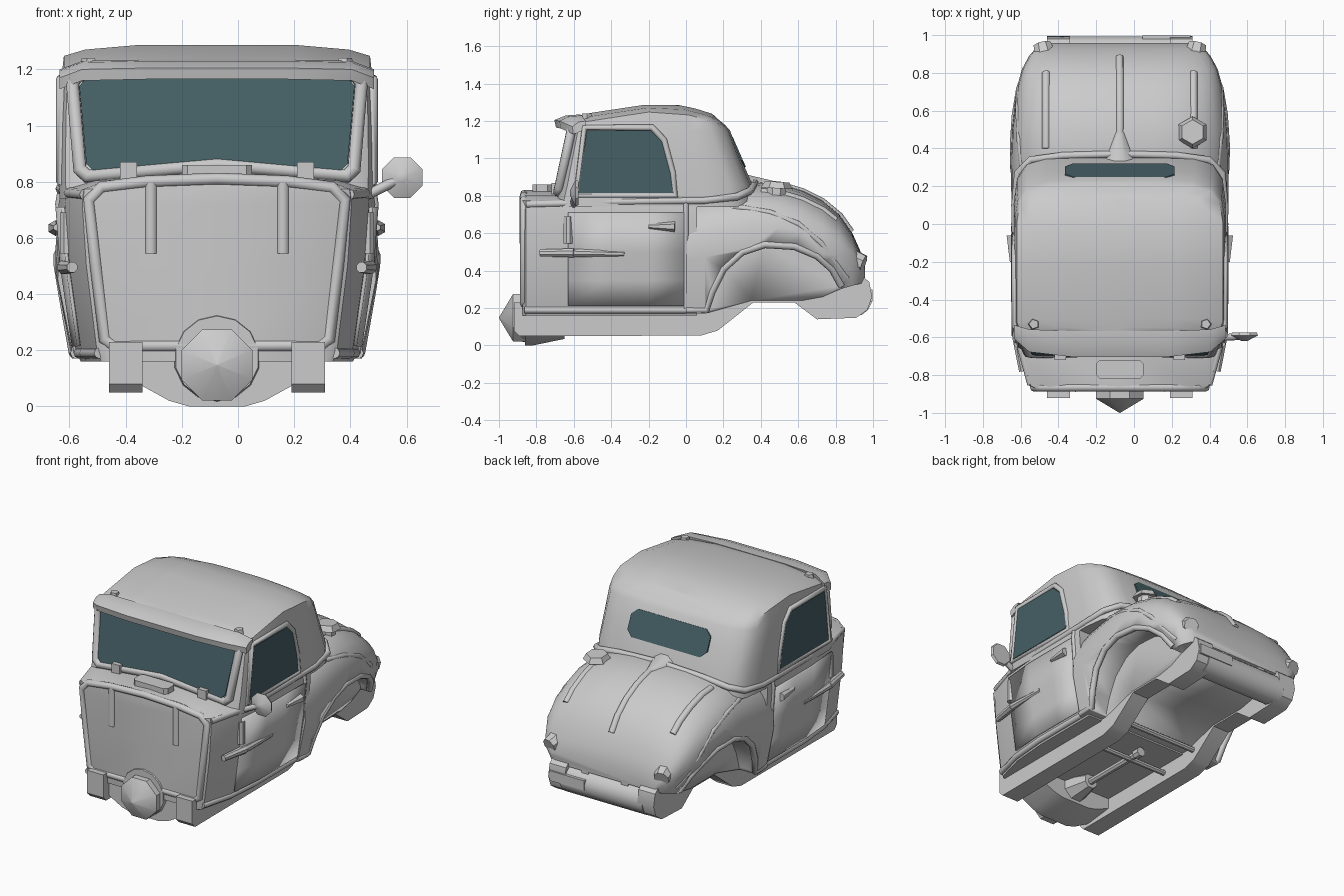
import bpy, bmesh, math
from mathutils import Vector

if "Cube" in bpy.data.objects:
    bpy.data.objects.remove(bpy.data.objects["Cube"])

CX = -0.075   # body centre line; the single side mirror shifts it off x = 0
glass = bpy.data.materials.new("glass")
glass.diffuse_color = (0.06, 0.115, 0.13, 1)
glass.use_nodes = True
glass.node_tree.nodes["Principled BSDF"].inputs["Base Color"].default_value = glass.diffuse_color


def finish(ob, mir, mat=None, angle=35):
    bpy.ops.object.select_all(action='DESELECT')
    ob.select_set(True)
    bpy.context.view_layer.objects.active = ob
    bpy.ops.object.shade_smooth_by_angle(angle=math.radians(angle))
    if mat:
        ob.data.materials.append(mat)
    if mir:
        ob.modifiers.new("mirror", 'MIRROR').use_mirror_merge = False
    return ob


def mesh(name, verts, faces, mir=False, mat=None, angle=35):
    me = bpy.data.meshes.new(name)
    me.from_pydata([tuple(v) for v in verts], [], faces)
    bm = bmesh.new()
    bm.from_mesh(me)
    bmesh.ops.remove_doubles(bm, verts=bm.verts, dist=1e-5)
    bmesh.ops.recalc_face_normals(bm, faces=bm.faces)
    bm.to_mesh(me)
    bm.free()
    ob = bpy.data.objects.new(name, me)
    bpy.context.collection.objects.link(ob)
    return finish(ob, mir, mat, angle)


def loft(name, rings, cap_end=True, **kw):
    n = len(rings[0])
    faces = [(k*n+i, k*n+(i+1) % n, (k+1)*n+(i+1) % n, (k+1)*n+i)
             for k in range(len(rings)-1) for i in range(n)]
    faces.append(tuple(range(n)))
    if cap_end:
        faces.append(tuple(range((len(rings)-1)*n, len(rings)*n)))
    return mesh(name, [v for r in rings for v in r], faces, **kw)


def prism_x(name, yz, a, b, **kw):
    return loft(name, [[(x, y, z) for y, z in yz] for x in (a, b)], **kw)


def box(name, lo, hi, **kw):
    (a, b, c), (d, e, f) = lo, hi
    return prism_x(name, [(b, c), (e, c), (e, f), (b, f)], a, d, **kw)


def cone(name, p, q, r1, r2, n=8, mir=False):
    rot = (Vector(q) - Vector(p)).to_track_quat('Z', 'Y')
    ring = lambda o, r: [Vector(o) + rot @ Vector((r*math.cos(t), r*math.sin(t), 0))
                         for t in [(i+.5)*math.tau/n for i in range(n)]]
    return loft(name, [ring(p, r1), ring(q, r2)], mir=mir)


def tube(name, pts, r, mir=False, cyclic=False):
    cu = bpy.data.curves.new(name, 'CURVE')
    cu.dimensions, cu.bevel_depth, cu.bevel_resolution, cu.use_fill_caps = '3D', r, 2, True
    sp = cu.splines.new('POLY')
    sp.points.add(len(pts)-1)
    for p, c in zip(sp.points, pts):
        p.co = (*c, 1)
    sp.use_cyclic_u = cyclic
    ob = bpy.data.objects.new(name, cu)
    bpy.context.collection.objects.link(ob)
    bpy.ops.object.select_all(action='DESELECT')
    ob.select_set(True)
    bpy.context.view_layer.objects.active = ob
    bpy.ops.object.convert(target='MESH')
    return finish(bpy.context.object, mir, angle=75)


def interp(tab, t):
    for a, b in zip(tab, tab[1:]):
        if t <= b[0]:
            f = max(0, (t-a[0])/(b[0]-a[0]))
            return [p+(q-p)*f for p, q in zip(a[1:], b[1:])]
    return list(tab[-1][1:])


def plan_ring(half, hw, y0, y1, zf):
    pts = [(u*hw, y0+v*(y1-y0)) for u, v in half]
    pts += [(-x, y) for x, y in pts[-2:0:-1]]
    return [(x, y, zf(y)) for x, y in pts]


# Front body and cowl
WID = [(.16, .485), (.2, .503), (.5, .547), (.72, .564), (.775, .555)]
plan = [(0, 0), (.79, 0), (.85, .02), (.96, .24), (1, .5), (1, 1), (0, 1)]
rings = [plan_ring(plan, hw, -.875, .06, lambda y, z=z: z) for z, hw in WID]
rings += [plan_ring(plan, hw, -.87, .06, lambda y, z=z: z) for z, hw in ((.805, .46), (.83, 0))]
loft("front_body", rings, cap_end=False)


def side_x(y, z):
    return interp(WID, z)[0] * interp([(-.87, .85), (-.65, .96), (-.41, 1), (.06, 1)], y)[0]


# Rear hump with fenders; sections are (y, half width, top, bottom)
HUMP = [(0, .567, .80, .17), (.1, .574, .84, .17), (.35, .577, .875, .24), (.5, .572, .865, .24), (.62, .56, .83, .24),
        (.73, .543, .775, .26), (.82, .518, .70, .3), (.89, .48, .6, .32), (.93, .445, .51, .33), (.957, .39, .43, .34)]


def hump_z(x, y):
    hw, zt, zb = interp(HUMP, y)
    zs = zb + .45*(zt-zb)
    return zs + (zt-zs)*max(0, 1-(abs(x)/hw)**3)**(1/3)


def hump_x(y, z):
    hw, zt, zb = interp(HUMP, y)
    zs = zb + .45*(zt-zb)
    if z > zs:
        return hw*max(0, 1-min(1, (z-zs)/(zt-zs))**3)**(1/3)
    return hw*(.9+.1*max(0, (z-zb)/(zs-zb)))


rings = []
for y, hw, zt, zb in HUMP:
    zs = zb+.45*(zt-zb)
    r = [(hw*.9, y, zb)]
    for i in range(17):
        c, s = math.cos(i*math.pi/16), max(0, math.sin(i*math.pi/16))
        r.append((math.copysign(hw*abs(c)**(2/3), c), y, zs+(zt-zs)*s**(2/3)))
    rings.append(r+[(-hw*.9, y, zb)])
hump = loft("rear_body", rings)

# Wheel housings cut into the rear body
ARCH = [(.11, .19), (.14, .29), (.2, .41), (.3, .5), (.42, .54), (.58, .53), (.7, .48), (.78, .41), (.83, .32)]
cut = prism_x("wheel_well_cutter", [(.11, .05)]+ARCH+[(.83, .05)], .39, .8, mir=True)
cut.hide_render = True
cut.hide_viewport = True
m = hump.modifiers.new("wheel_wells", 'BOOLEAN')
m.object, m.operation, m.solver = cut, 'DIFFERENCE', 'EXACT'
tube("wheel_arch_lip", [(hump_x(y, z)-.012, y, z) for y, z in [(0, .19)]+ARCH], .02, mir=True)
crease = [(.0, .735), (.3, .735), (.45, .71), (.6, .65), (.72, .55), (.8, .44), (.86, .36)]
tube("fender_crease", [(hump_x(y, z)-.01, y, z) for y, z in crease], .016, mir=True)

# Cab with crowned roof
cab = [(0, 0), (.5, .003), (.85, .012), (.96, .045), (1, .11), (1, .5), (1, .76),
       (.97, .88), (.88, .955), (.7, .988), (.4, 1), (0, 1)]
ROOF = [(-.65, 1.215), (-.5, 1.245), (-.12, 1.302), (.05, 1.267), (.2, 1.22)]
rings = [plan_ring(cab, hw, a, b, lambda y, z=z: z) for z, hw, a, b in
         ((.74, .56, -.71, .38), (.86, .562, -.68, .355), (1.02, .56, -.645, .285), (1.15, .556, -.615, .235))]
rings += [plan_ring(cab, hw, a, b, lambda y, d=d: interp(ROOF, y)[0]-d) for hw, a, b, d in
          ((.545, -.61, .21, .042), (.47, -.59, .17, .018), (.28, -.58, .14, 0), (0, -.58, .13, 0))]
loft("cab", rings, cap_end=False, angle=40)

# Windscreen, side windows and rear window, each with a frame
FY = lambda z: -.70+(z-.78)*.243
scr = [(-.44, .84), (0, .88), (.44, .84), (.465, .865), (.49, 1.14), (.47, 1.165), (0, 1.18), (-.47, 1.165), (-.49, 1.14), (-.465, .865)]
loft("windscreen", [[(x, FY(z)+d, z) for x, z in scr] for d in (-.012, .03)], mat=glass)
tube("windscreen_frame", [(x*1.05, FY(z)+.0, z+(.015 if z > 1 else -.02)) for x, z in scr], .026, cyclic=True)
win = [(-.575, .815), (-.07, .815), (-.085, .93), (-.13, 1.09), (-.19, 1.15), (-.53, 1.15)]
prism_x("side_window", win, .53, .565, mir=True, mat=glass)
tube("side_window_frame", [(.555, -.32+(y+.32)*1.06, .98+(z-.98)*1.09) for y, z in win], .018, mir=True, cyclic=True)
RY = lambda z: .3535-(z-.86)*.437
rear = [(-.29, .99), (-.25, .955), (.25, .955), (.29, .99), (.29, 1.08), (.25, 1.115), (-.25, 1.115), (-.29, 1.08)]
loft("rear_window", [[(x, RY(z)+d, z) for x, z in rear] for d in (.008, -.02)], mat=glass)

# Sun visor over the windscreen
vis = [(-.715, 1.205), (-.705, 1.165), (-.67, 1.17), (-.58, 1.19), (-.57, 1.235), (-.65, 1.23)]
loft("sun_visor", [[(x, y+d*(-y-.5)/.2, z-h) for y, z in vis] for x, d, h in
     ((-.56, .1, .035), (-.48, .035, .005), (-.25, .01, 0), (.25, .01, 0), (.48, .035, .005), (.56, .1, .035))])
cone("roof_lamp", (.455, -.53, 1.19), (.455, -.53, 1.24), .036, .026, 5, mir=True)

# Belt moulding from the cowl round the back of the cab
tube("belt_moulding", [(.47, -.85, .755), (.525, -.65, .76), (.545, -.4, .768), (.555, .1, .775), (.54, .27, .795),
                       (.47, .34, .825), (.3, .362, .855), (0, .37, .872)], .02, mir=True)

# Doors following the body side, with hinge, handle and trim
dy, dz = [-.63, -.41, -.2, -.01], [.215, .35, .5, .71]
dv = [(side_x(y, z)+.004, y, z) for z in dz for y in dy]
door = mesh("door", dv, [(4*j+i, 4*j+i+1, 4*j+i+5, 4*j+i+4) for j in range(3) for i in range(3)], mir=True)
so = door.modifiers.new("thickness", 'SOLIDIFY')
so.thickness, so.offset = .016, 0
tube("door_sill", [(side_x(y, .19)-.008, y, .19) for y in (-.86, -.65, -.41, .03)], .02, mir=True)
tube("door_pillar", [(side_x(.0, z)-.002, 0, z) for z in (.19, .5, .72, .775)], .014, mir=True)
cone("door_hinge", (.535, -.63, .545), (.535, -.63, .69), .026, .026, 8, mir=True)
cone("door_handle", (.575, -.06, .635), (.572, -.2, .637), .028, .012, 6, mir=True)
cone("side_trim", (.515, -.78, .495), (.545, -.6, .495), .02, .026, 8, mir=True)
cone("side_trim_tip", (.545, -.6, .495), (.55, -.33, .49), .024, .014, 8, mir=True)

# Front panel frame, ribs and cowl fittings
half = [(0, .81), (.25, .80), (.41, .78), (.455, .735), (.43, .5), (.40, .24), (.37, .215), (0, .215)]
frame = [(x, -.865, z) for x, z in half] + [(-x, -.865, z) for x, z in half[-2:0:-1]]
tube("front_frame", frame, .022, cyclic=True)
tube("front_rib", [(.235, -.865, .545), (.235, -.865, .8)], .024, mir=True)
cap = [(-.125, -.8), (-.105, -.82), (.105, -.82), (.125, -.8), (.125, -.74), (.105, -.72), (-.105, -.72), (-.125, -.74)]
loft("cowl_vent", [[(x, y, z) for x, y in cap] for z in (.79, .86)])
box("wiper_mount", (.285, -.72, .78), (.345, -.67, .87), mir=True)

# Nose cone and its round housing
cone("nose_cone", (0, -.925, .148), (0, -1, .148), .137, .002, 8)
cone("nose_base", (0, -.86, .148), (0, -.925, .148), .137, .137, 8)
cone("nose_housing", (0, -.8, .172), (0, -.885, .172), .165, .15, 14)

# Chassis rails, front pan, underside parts
rail = [(-.92, .23), (-.92, .08), (-.89, .05), (.08, .053), (.17, .08), (.36, .23), (.58, .23), (.7, .14), (.91, .148), (.97, .19),
        (.995, .26), (.98, .34), (.95, .365), (.86, .34), (.7, .31), (.3, .3), (.1, .2)]
prism_x("chassis_rail", rail, .265, .385, mir=True)
pan = [(-.27, .2), (-.27, .075), (-.17, .02), (-.1, 0), (.1, 0), (.17, .02), (.27, .075), (.27, .2)]
loft("front_pan", [[(x, -.86, z) for x, z in pan], [(x, -.82, z) for x, z in pan],
                   [(x, -.65, .035+z*.8) for x, z in pan]])
cone("gearbox", (0, -.68, .14), (0, -.5, .125), .1, .05, 8)
cone("drive_shaft", (0, -.52, .12), (0, -.05, .12), .022, .022, 8)
cone("shaft_joint", (0, -.07, .12), (0, -.02, .12), .032, .032, 8)
for y, z in ((-.12, .11), (.16, .15)):
    cone("cross_bar", (-.28, y, z), (.28, y, z), .018, .018, 8)

# Rear roll bumper, brackets, plate and lamps
cone("rear_bumper", (-.3, .9, .25), (.3, .9, .25), .095, .095, 14)
box("bumper_bracket", (.12, .86, .3), (.17, .955, .36), mir=True)
box("rear_plate", (.12, .96, .235), (.375, .998, .3))
cone("tail_lamp", (.385, .84, .475), (.41, .95, .435), .068, .05, 8, mir=True)

# Trunk ribs and filler cap
tube("trunk_centre_rib", [(0, y, hump_z(0, y)-.01) for y in (.37, .5, .62, .73, .82, .88)], .022)
cone("rib_flare", (0, .34, .82), (0, .49, .852), .1, .025, 12)
tube("trunk_side_rib", [(.39, y, hump_z(.39, y)-.012) for y in (.4, .5, .62, .73, .8)], .022, mir=True)
cone("filler_neck", (.385, .48, .78), (.385, .485, .845), .055, .055, 8)
cone("filler_cap", (.385, .485, .84), (.385, .487, .875), .085, .065, 6)

# Side mirror, right side only
tube("mirror_arm", [(.52, -.6, .745), (.56, -.6, .765), (.65, -.595, .81)], .018)
cone("mirror_rim", (.66, -.575, .815), (.66, -.59, .815), .07, .078, 8)
cone("mirror_back", (.66, -.59, .815), (.66, -.62, .815), .078, .015, 8)

for ob in bpy.context.scene.objects:
    ob.location.x += CX
